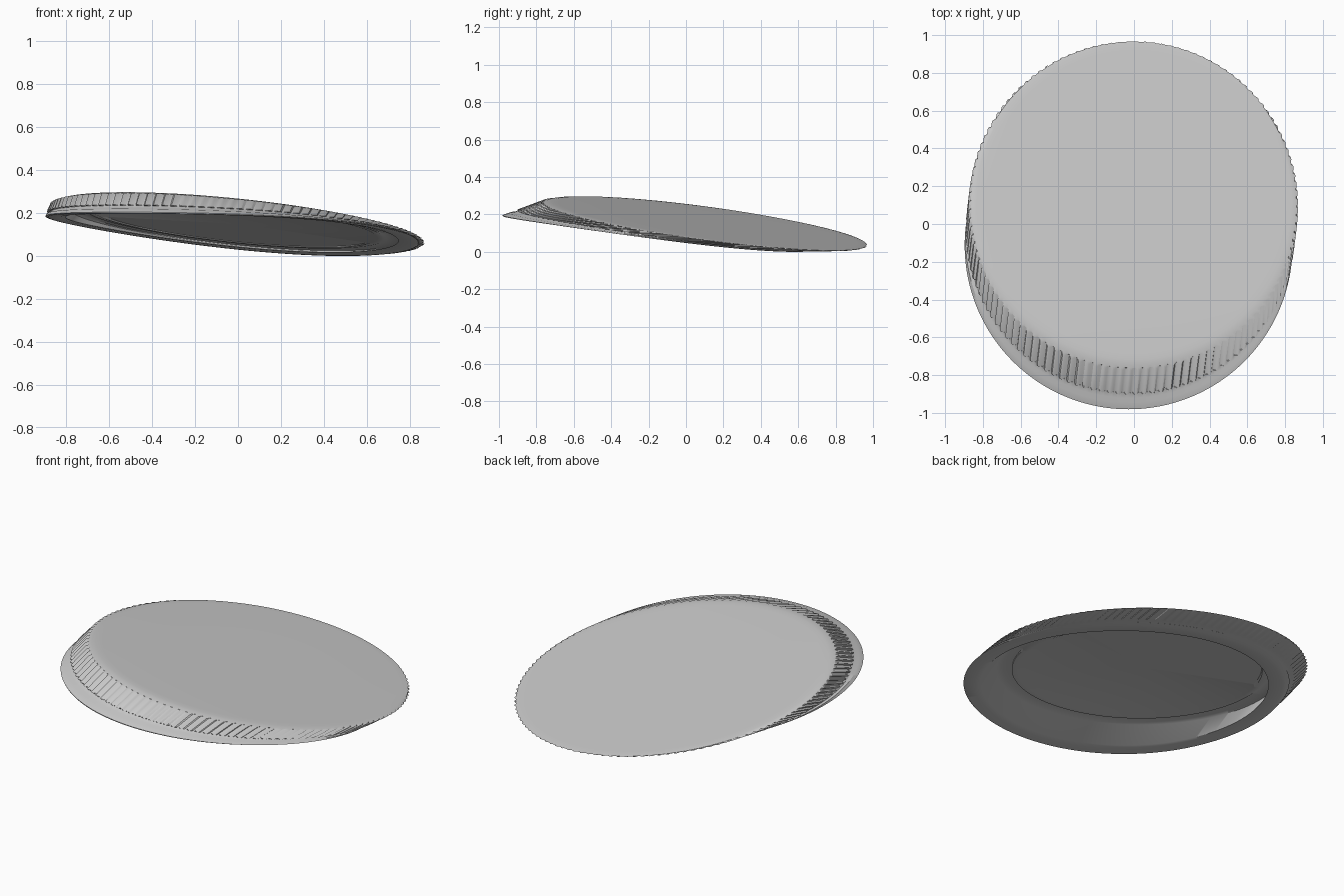
import bpy, bmesh, math

cube = bpy.data.objects.get("Cube")
if cube:
    bpy.data.objects.remove(cube, do_unlink=True)

grey = bpy.data.materials.new("light_grey")
grey.use_nodes = True
colour = (0.6, 0.6, 0.6, 1)
grey.diffuse_color = colour
grey.node_tree.nodes["Principled BSDF"].inputs["Base Color"].default_value = colour

TEETH = 120
STEPS = 4
SEGMENTS = TEETH * STEPS


def place(angle, radius, h):
    """Slanted, flattened lid: h runs from the top plate (0) to the lip (1)."""
    p, q = radius * math.cos(angle), radius * math.sin(angle)
    s = (0.6 * p + 0.8 * q) / 0.87
    top = 0.15 - 0.105 * p - 0.136 * q
    lip = 0.13 - 0.1 * s - 0.035 * s * s
    return (p - 0.03 * h, q + 0.12 - 0.245 * h, top + (lip - top) * h)


def lathe(name, profile):
    """Sweep (h, radius, tooth depth) rings; a zero radius closes the end."""
    bm = bmesh.new()
    rings = []
    for h, radius, depth in profile:
        if radius == 0:
            rings.append([bm.verts.new(place(0, 0, h))] * SEGMENTS)
            continue
        ring = []
        for i in range(SEGMENTS):
            r = radius - (depth if i % STEPS < 2 else 0)
            ring.append(bm.verts.new(place(math.tau * i / SEGMENTS, r, h)))
        rings.append(ring)
    for a, b in zip(rings, rings[1:]):
        for i in range(SEGMENTS):
            j = (i + 1) % SEGMENTS
            corners = list(dict.fromkeys((a[i], b[i], b[j], a[j])))
            bm.faces.new(corners)
    bmesh.ops.recalc_face_normals(bm, faces=bm.faces)
    mesh = bpy.data.meshes.new(name)
    bm.to_mesh(mesh)
    bm.free()
    obj = bpy.data.objects.new(name, mesh)
    bpy.context.collection.objects.link(obj)
    mesh.materials.append(grey)
    bpy.ops.object.select_all(action='DESELECT')
    obj.select_set(True)
    bpy.context.view_layer.objects.active = obj
    bpy.ops.object.shade_smooth_by_angle(angle=math.radians(30))
    return obj


# Hollow lid: plate, rounded shoulder, ribbed skirt, lip, stepped ceiling
lid = lathe("ribbed_lid", [
    (0, 0, 0), (0, 0.4, 0), (0, 0.8, 0), (0.01, 0.835, 0), (0.04, 0.855, 0),
    (0.08, 0.862, 0), (0.1, 0.872, 0.014), (0.62, 0.872, 0.014),
    (0.65, 0.855, 0), (0.76, 0.855, 0), (0.8, 0.868, 0), (0.95, 0.868, 0),
    (1, 0.855, 0), (1, 0.8, 0), (0.95, 0.775, 0), (0.35, 0.77, 0),
    (0.25, 0.75, 0), (0.25, 0.7, 0), (0.34, 0.69, 0), (0.34, 0.66, 0),
    (0.22, 0.64, 0), (0.22, 0, 0)])

# Rest the lid on the ground
low = min(v.co.z for v in lid.data.vertices)
for v in lid.data.vertices:
    v.co.z -= low
